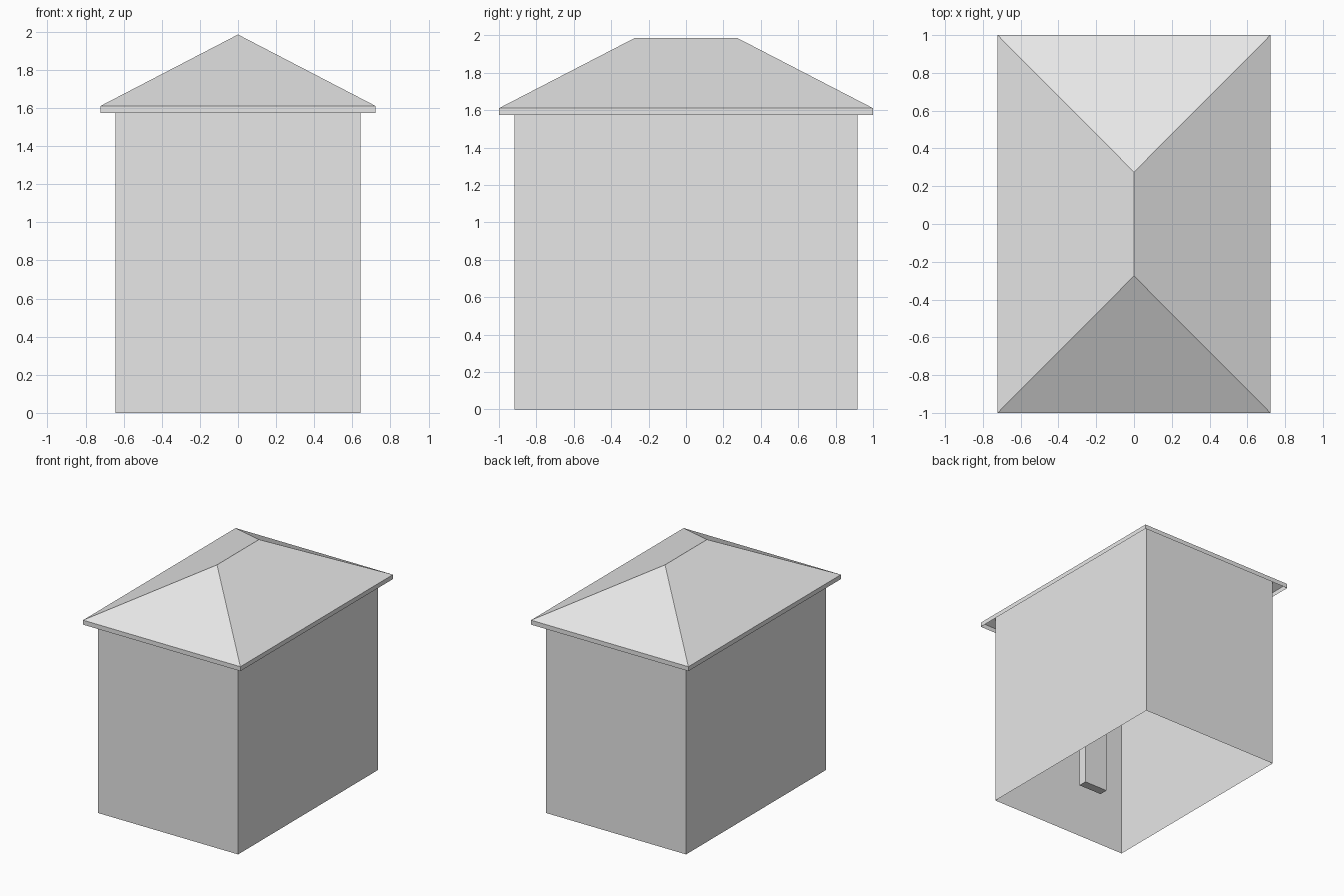
import bpy

if "Cube" in bpy.data.objects:
    bpy.data.objects.remove(bpy.data.objects["Cube"])

grey = bpy.data.materials.new("light_grey")
grey.diffuse_color = (0.8, 0.8, 0.8, 1)
grey.use_nodes = True
grey.node_tree.nodes["Principled BSDF"].inputs["Base Color"].default_value = grey.diffuse_color


def make(name, verts, faces):
    mesh = bpy.data.meshes.new(name)
    mesh.from_pydata(verts, [], faces)
    mesh.materials.append(grey)
    mesh.update()
    obj = bpy.data.objects.new(name, mesh)
    bpy.context.collection.objects.link(obj)
    return obj


def ring(hx, hy, z, cx=0, cy=0):
    """Four corners of a rectangle, anticlockwise from the front left."""
    return [(cx + sx * hx, cy + sy * hy, z)
            for sx, sy in ((-1, -1), (1, -1), (1, 1), (-1, 1))]


# Side faces joining two stacked rectangles
SIDES = [(i, (i + 1) % 4, (i + 1) % 4 + 4, i + 4) for i in range(4)]

# Walls: open shell, running up to the underside of the roof
make("walls", ring(0.643, 0.917, 0) + ring(0.643, 0.917, 1.648), SIDES)

# Hipped roof: thin fascia, four slopes, open underneath
make("hip_roof",
     ring(0.722, 1.0, 1.573) + ring(0.722, 1.0, 1.61)
     + [(0, -0.275, 1.985), (0, 0.275, 1.985)],
     SIDES + [(4, 5, 8), (5, 6, 9, 8), (6, 7, 9), (7, 4, 8, 9)])

# Slim closed post standing inside the walls
make("inner_post",
     ring(0.107, 0.036, 0, 0.185, -0.277) + ring(0.107, 0.036, 0.9, 0.185, -0.277),
     SIDES + [(3, 2, 1, 0), (4, 5, 6, 7)])
